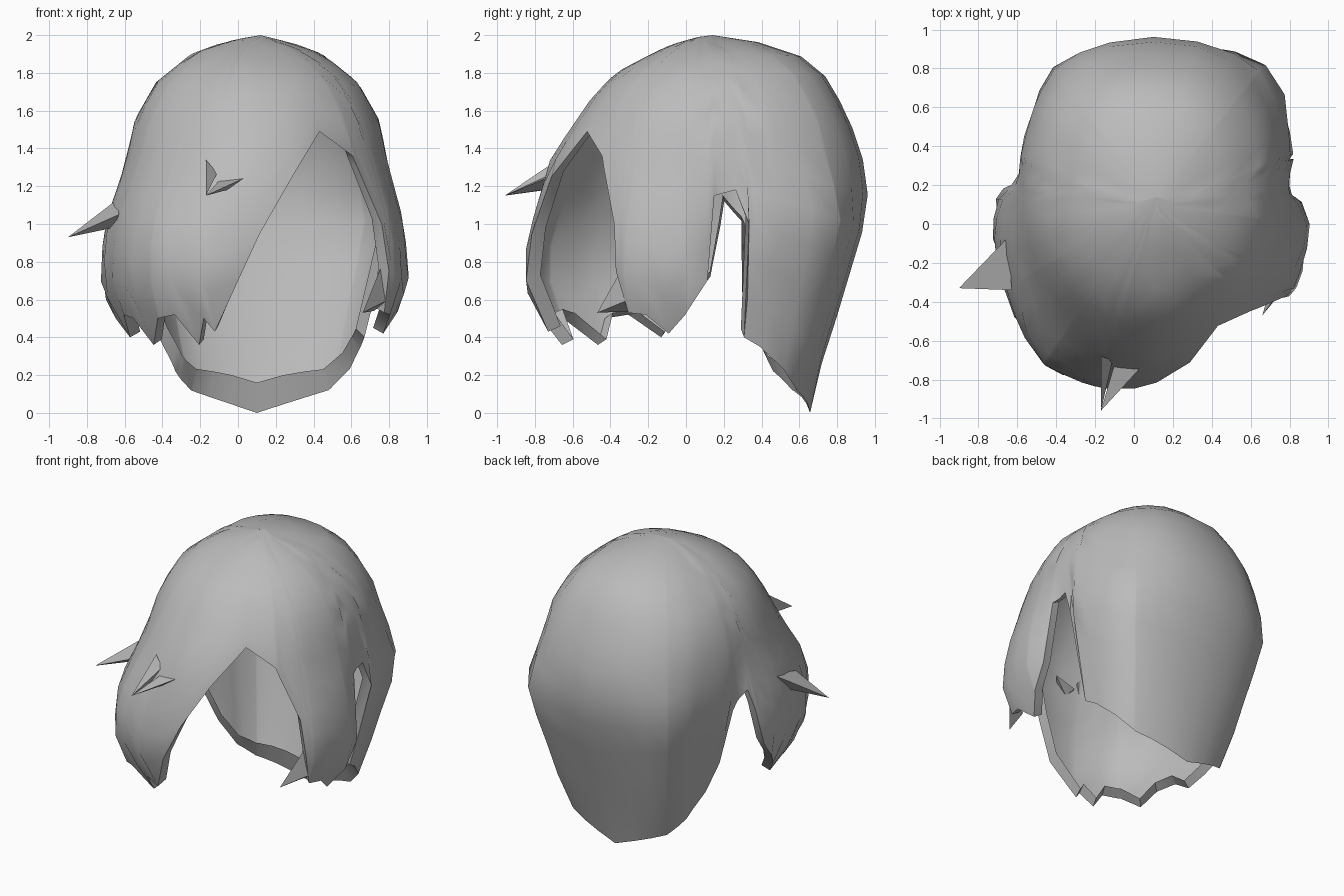
import bpy, bmesh, math

cube = bpy.data.objects.get("Cube")
if cube:
    bpy.data.objects.remove(cube)

mat = bpy.data.materials.new("hair_grey")
mat.use_nodes = True
GREY = (0.5, 0.5, 0.5, 1)
mat.diffuse_color = GREY
mat.node_tree.nodes["Principled BSDF"].inputs["Base Color"].default_value = GREY

CX, CY, TOP, ROWS = 0.1, 0.1, 2.0, 12

# Plan outline: (azimuth in degrees, radius) around the centre
PLAN = [(-168, .85), (-151, .88), (-124, 1.0), (-105, .98), (-89, .93), (-62, .89), (-45, .83),
        (-30, .85), (-16, .83), (-7, .81), (8, .73), (30, .84), (40, .92), (51, .95), (62, .92),
        (75, .88), (90, .87), (105, .87), (116, .89), (126, .9), (135, .85), (143, .79),
        (167, .73), (174, .8)]
# Lower hem: (azimuth, height) with fringe tips, face opening and ear notches
HEM = [(-175, .6), (-161, .4), (-150, .52), (-141, .5), (-134, .36), (-125, .5), (-118, .52),
       (-112, .36), (-108, .5), (-105, .43), (-96, .7), (-89, .95), (-77, 1.25), (-62, 1.49),
       (-47, 1.36), (-36, 1.0), (-34, .75), (-31, .53), (-24, .52), (-16, .42), (-8, .52),
       (1, .7), (4, 1.15), (13, 1.18), (18, 1.0), (20, .4), (28, .35), (52, .12), (90, 0),
       (127, .12), (140, .22), (152, .4), (160, .6), (163, 1.0), (172, 1.12), (178, .72)]
# Vertical profiles: (height, share of the plan radius)
FRONT = [(.35, .82), (.5, .93), (.65, 1), (.9, 1), (1.2, .91), (1.35, .86), (1.67, .63),
         (1.8, .5), (1.88, .34), (1.95, .19), (2, 0)]
BACK = [(0, .64), (.1, .64), (.35, .75), (.65, .85), (.9, .94), (1.1, 1), (1.35, .96),
        (1.58, .87), (1.8, .72), (1.93, .52), (1.97, .28), (2, 0)]
SIDE = [(.4, .82), (.58, .96), (.72, 1), (1, .97), (1.15, .92), (1.35, .85), (1.55, .8),
        (1.75, .66), (1.9, .43), (1.96, .23), (2, 0)]


def interp(table, v):
    if v <= table[0][0]:
        return table[0][1]
    for (a, p), (b, q) in zip(table, table[1:]):
        if v <= b:
            return p + (q - p) * (v - a) / (b - a)
    return table[-1][1]


def around(table, az):
    first, last = table[0], table[-1]
    return interp([(last[0] - 360, last[1])] + table + [(first[0] + 360, first[1])], az)


def radius(az, z):
    """Full dome above, blending into the uneven plan outline below."""
    c, s = math.cos(math.radians(az)), math.sin(math.radians(az))
    end, side = interp(BACK if s > 0 else FRONT, z), interp(SIDE, z)
    if s > .15 and z < 1:
        share = end
    else:
        share = end * s * s + side * c * c
    lower = around(PLAN, az) * share
    depth, power = (end * .87, 2.5) if s > 0 else (end * .95, 2)
    dome = (abs(c / (side * .81)) ** power + abs(s / depth) ** power) ** (-1 / power)
    k = min(1, max(0, (z - .95) / .45))
    return lower + (dome - lower) * k * k * (3 - 2 * k)


def finish(bm, name):
    bmesh.ops.recalc_face_normals(bm, faces=bm.faces)
    me = bpy.data.meshes.new(name)
    bm.to_mesh(me)
    bm.free()
    ob = bpy.data.objects.new(name, me)
    bpy.context.collection.objects.link(ob)
    me.materials.append(mat)
    return ob


# Hair shell: columns from the crown to the hem, each ending in a lip folded inward
azimuths = sorted({a for a, _ in PLAN} | {a for a, _ in HEM})
bm = bmesh.new()
apex = bm.verts.new((CX + .02, CY + .04, TOP))
columns = []
for az in azimuths:
    a, low = math.radians(az), around(HEM, az)
    points = []
    for i in range(1, ROWS + 1):
        z = TOP - (TOP - low) * (i / ROWS) ** 1.6
        points.append((radius(az, z), z))
    lip = .03 + .13 * max(0, math.sin(a)) ** 2
    points.append((points[-1][0] * .92, low + lip))
    columns.append([bm.verts.new((CX + r * math.cos(a), CY + r * math.sin(a), z)) for r, z in points])
for c, d in zip(columns, columns[1:] + columns[:1]):
    bm.faces.new((apex, c[0], d[0]))
    for i in range(ROWS):
        bm.faces.new((c[i], c[i + 1], d[i + 1], d[i]))
hair = finish(bm, "hair_shell")
bpy.ops.object.select_all(action='DESELECT')
hair.select_set(True)
bpy.context.view_layer.objects.active = hair
bpy.ops.object.shade_smooth_by_angle(angle=math.radians(55))


# Loose pointed strands
def strand(name, base, tip):
    bm = bmesh.new()
    ring = [bm.verts.new(p) for p in base]
    point = bm.verts.new(tip)
    bm.faces.new(ring)
    for i in range(len(ring)):
        bm.faces.new((ring[i], ring[(i + 1) % len(ring)], point))
    return finish(bm, name)


strand("right_strand", [(-.64, -.06, 1.13), (-.63, -.34, 1.05), (-.66, -.2, .98)], (-.9, -.33, .93))
strand("forehead_strand_upper", [(-.17, -.68, 1.34), (-.16, -.74, 1.18), (-.11, -.7, 1.27)], (-.17, -.96, 1.15))
strand("forehead_strand_lower", [(-.1, -.72, 1.23), (.07, -.7, 1.26), (-.06, -.76, 1.18)], (-.17, -.96, 1.15))
strand("left_lock_tip", [(.76, -.33, .78), (.8, -.3, .6), (.72, -.26, .54)], (.66, -.47, .53))
